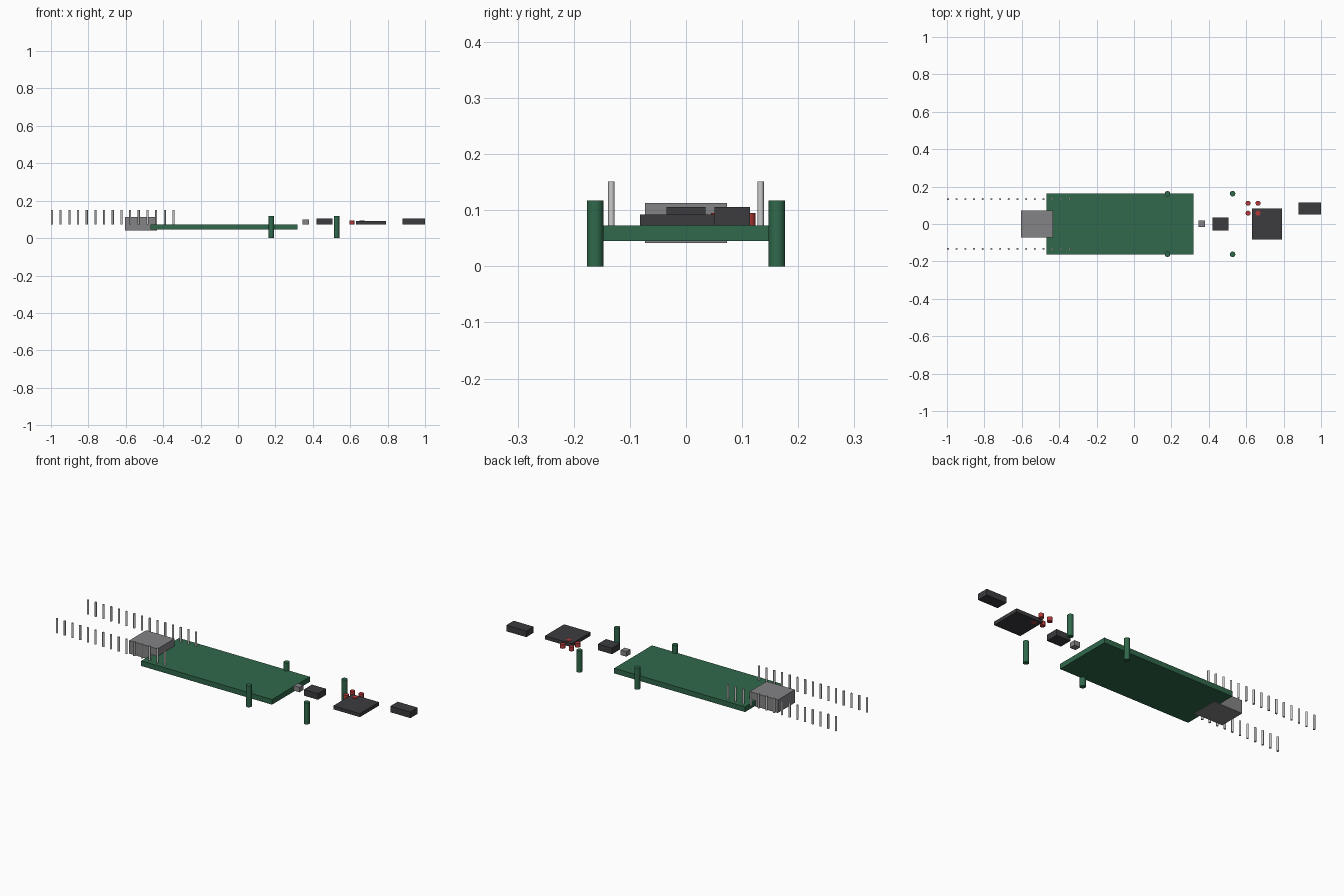
import bpy, math

if "Cube" in bpy.data.objects:
    bpy.data.objects.remove(bpy.data.objects["Cube"])


def material(name, rgb):
    m = bpy.data.materials.new(name)
    m.diffuse_color = (*rgb, 1)
    m.use_nodes = True
    m.node_tree.nodes["Principled BSDF"].inputs["Base Color"].default_value = m.diffuse_color
    return m


GREEN = material("board green", (0.03, 0.14, 0.07))
DARK = material("chip black", (0.045, 0.045, 0.05))
STEEL = material("shell steel", (0.23, 0.23, 0.24))
SILVER = material("pin silver", (0.55, 0.55, 0.55))
RED = material("button red", (0.45, 0.04, 0.04))


def box(name, x, y, z, mat):
    """Box from (min, max) ranges."""
    bpy.ops.mesh.primitive_cube_add(size=1, location=[sum(r) / 2 for r in (x, y, z)])
    ob = bpy.context.object
    ob.name = name
    ob.scale = [r[1] - r[0] for r in (x, y, z)]
    bpy.ops.object.transform_apply(location=False, rotation=False, scale=True)
    ob.data.materials.append(mat)
    return ob


def rod(name, x, y, z, radius, mat, sides=24):
    """Upright cylinder spanning the z range."""
    bpy.ops.mesh.primitive_cylinder_add(vertices=sides, radius=radius, depth=z[1] - z[0],
                                        location=(x, y, sum(z) / 2))
    ob = bpy.context.object
    ob.name = name
    ob.data.materials.append(mat)
    bpy.ops.object.shade_smooth_by_angle(angle=math.radians(40))
    return ob


TOP = 0.073  # upper face of the board

# Circuit board and plug socket
box("circuit_board", (-0.468, 0.318), (-0.162, 0.162), (0.045, TOP), GREEN)
box("plug_socket", (-0.603, -0.433), (-0.073, 0.073), (0.042, 0.113), STEEL)

# Chips in a row along x
box("small_component", (0.346, 0.38), (-0.016, 0.018), (TOP, 0.1), STEEL)
box("regulator", (0.42, 0.505), (-0.035, 0.035), (TOP, 0.106), DARK)
box("main_chip", (0.63, 0.79), (-0.082, 0.082), (TOP, 0.092), DARK)
box("side_chip", (0.88, 1.0), (0.051, 0.114), (TOP, 0.106), DARK)

# Four red indicators
for x in (0.61, 0.663):
    for y in (0.058, 0.111):
        rod("indicator", x, y, (TOP, 0.095), 0.0133, RED)

# Standoff posts
for x in (0.179, 0.527):
    for y in (-0.162, 0.162):
        rod("standoff_post", x, y, (0, 0.117), 0.0147, GREEN)

# Two rows of header pins
for i in range(15):
    for y in (-0.133, 0.133):
        rod("header_pin", -0.9944 + 0.0464 * i, y, (TOP, 0.151), 0.0056, SILVER, 16)
